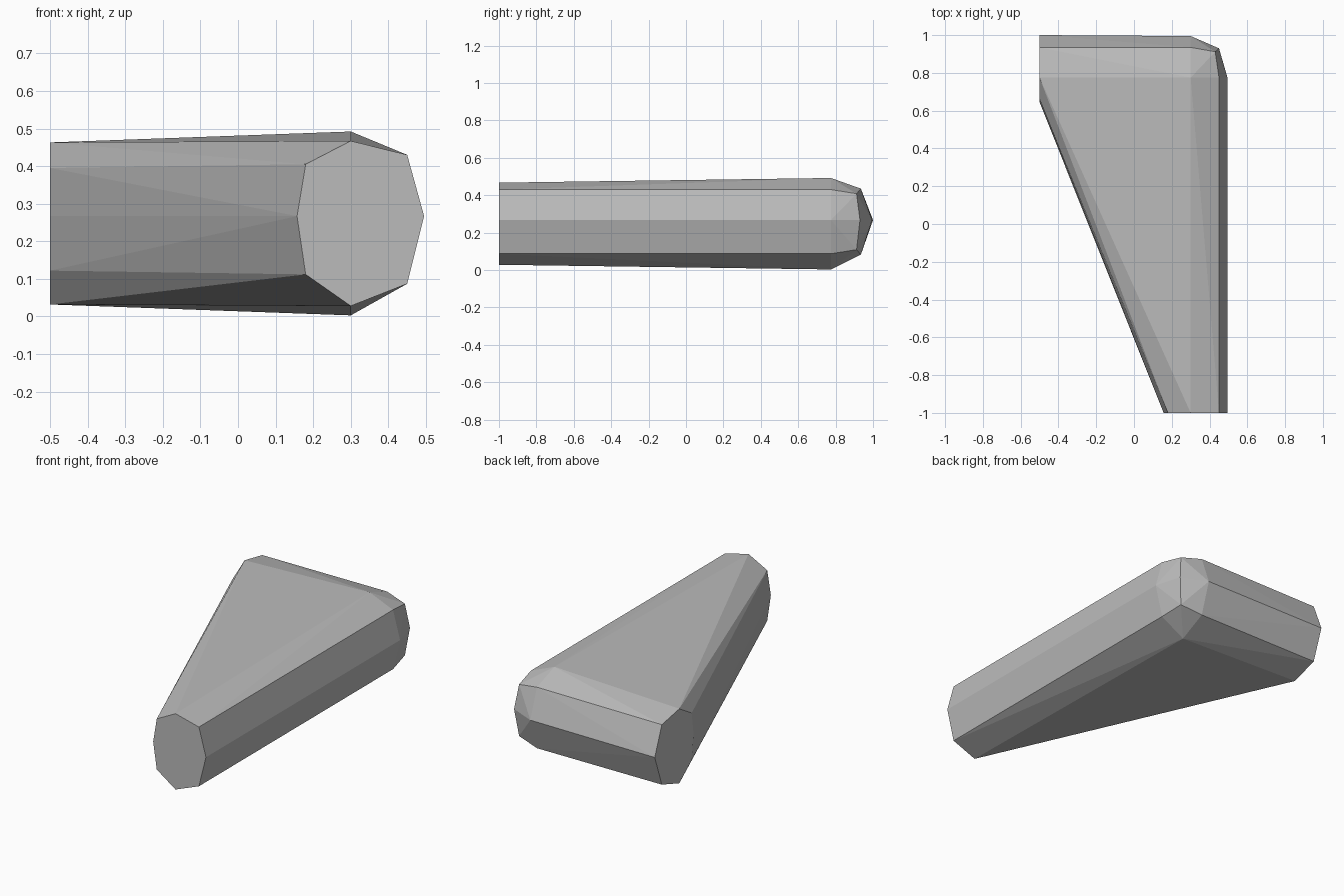
import bpy
import bmesh
import math

cube = bpy.data.objects.get("Cube")
if cube:
    bpy.data.objects.remove(cube, do_unlink=True)

# One plain grey for the whole part
grey = bpy.data.materials.new("plain grey")
grey.use_nodes = True
colour = (0.5, 0.5, 0.5, 1)
grey.diffuse_color = colour
grey.node_tree.nodes["Principled BSDF"].inputs["Base Color"].default_value = colour

# Upper and lower ridge, shoulder and waist of the rounded wedge
ridge = [(0.3, -1, 0.467), (0.3, 0.775, 0.492), (-0.5, 0.775, 0.463)]
shoulder = [(0.45, -1, 0.43), (0.45, 0.775, 0.43), (0.43, 0.912, 0.408),
            (0.3, 0.935, 0.435), (-0.5, 0.935, 0.432),
            (-0.5, 0.662, 0.395), (0.18, -1, 0.405)]
waist = [(0.495, -1), (0.495, 0.775), (0.45, 0.93), (0.3, 0.995),
         (-0.5, 1), (-0.5, 0.645), (0.157, -1)]

points = [(x, y, 0.267) for x, y in waist]
for ring, mirror_sum in ((ridge, 0.495), (shoulder, 0.517)):
    for x, y, z in ring:
        points += [(x, y, z), (x, y, mirror_sum - z)]

# Skin the rings into a single faceted body
bm = bmesh.new()
for p in points:
    bm.verts.new(p)
bmesh.ops.convex_hull(bm, input=bm.verts[:])
bmesh.ops.dissolve_limit(bm, angle_limit=math.radians(0.5),
                         verts=bm.verts[:], edges=bm.edges[:])
bmesh.ops.recalc_face_normals(bm, faces=bm.faces[:])
mesh = bpy.data.meshes.new("wedge_body")
bm.to_mesh(mesh)
bm.free()
mesh.materials.append(grey)
body = bpy.data.objects.new("wedge_body", mesh)
bpy.context.collection.objects.link(body)
